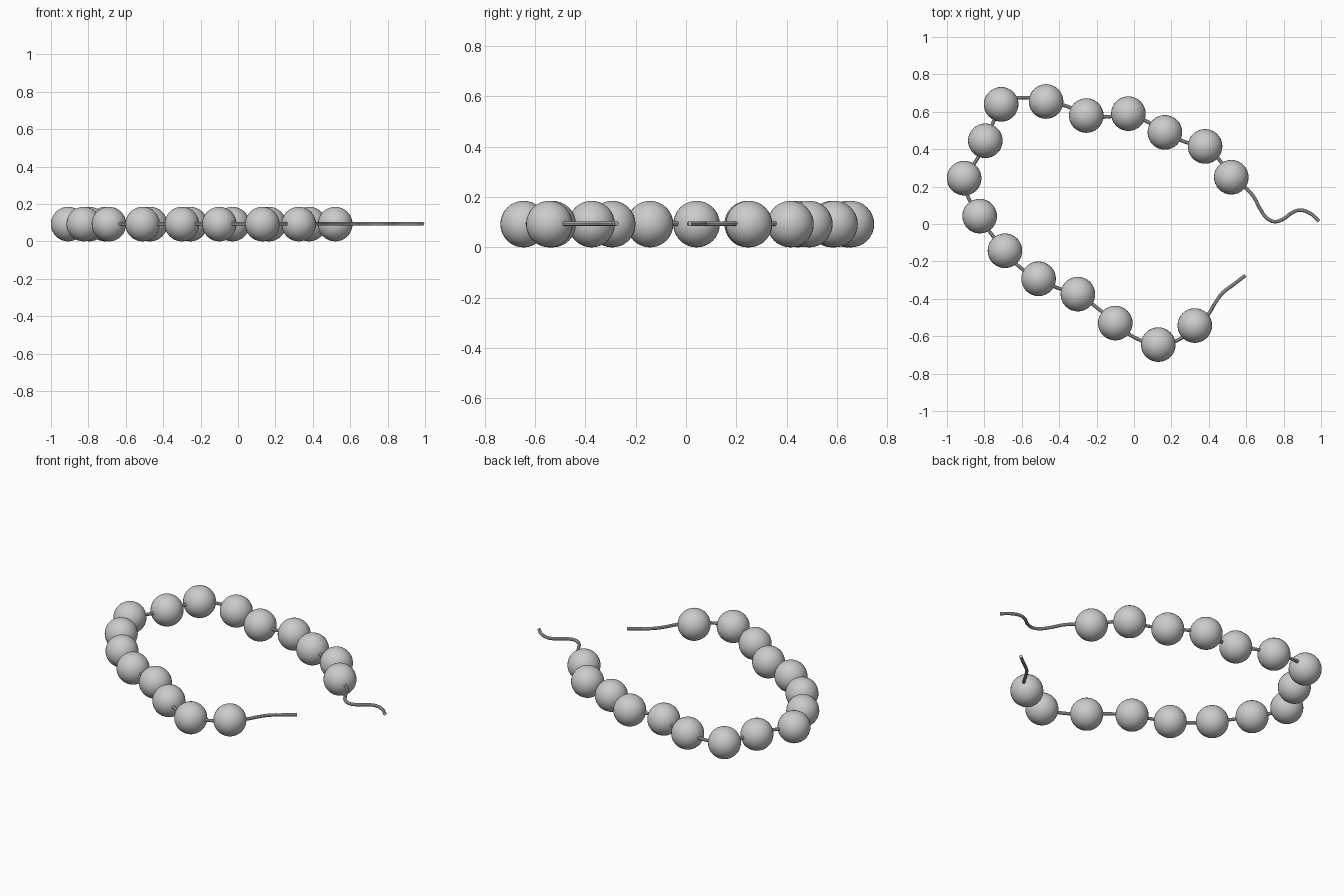
import bpy

if "Cube" in bpy.data.objects:
    bpy.data.objects.remove(bpy.data.objects["Cube"])

R = 0.0925          # bead radius
CORD_R = 0.0095     # cord radius

# Bead centres, in order along the cord
beads = [(0.52, 0.25), (0.38, 0.415), (0.165, 0.49), (-0.03, 0.59),
         (-0.255, 0.58), (-0.47, 0.655), (-0.71, 0.64), (-0.795, 0.445),
         (-0.908, 0.245), (-0.825, 0.042), (-0.69, -0.143), (-0.51, -0.293),
         (-0.30, -0.375), (-0.10, -0.53), (0.13, -0.645), (0.325, -0.543)]

# Cord points between neighbouring beads
between = [(0.455, 0.345), (0.285, 0.435), (0.075, 0.545), (-0.14, 0.573),
           (-0.36, 0.63), (-0.61, 0.675), (-0.75, 0.55), (-0.84, 0.345),
           (-0.885, 0.14), (-0.765, -0.05), (-0.605, -0.235), (-0.405, -0.343),
           (-0.195, -0.45), (0.0, -0.605), (0.24, -0.618)]

# Loose cord ends
tail_start = [(0.99, 0.015), (0.945, 0.055), (0.89, 0.074), (0.845, 0.06),
              (0.795, 0.025), (0.75, 0.013), (0.71, 0.032), (0.675, 0.08),
              (0.64, 0.145), (0.59, 0.2)]
tail_end = [(0.395, -0.485), (0.435, -0.42), (0.475, -0.367),
            (0.53, -0.325), (0.595, -0.275)]

# Beads
for i, (x, y) in enumerate(beads):
    bpy.ops.mesh.primitive_uv_sphere_add(segments=32, ring_count=16, radius=R,
                                         location=(x, y, R))
    bead = bpy.context.object
    bead.name = f"bead_{i + 1:02d}"
    bpy.ops.object.shade_smooth()

# Cord threaded through every bead
path = list(tail_start)
for i, b in enumerate(beads):
    path.append(b)
    if i < len(between):
        path.append(between[i])
path += tail_end

curve = bpy.data.curves.new("cord", 'CURVE')
curve.dimensions = '3D'
curve.resolution_u = 6
curve.bevel_depth = CORD_R
curve.bevel_resolution = 3
curve.use_fill_caps = True
spline = curve.splines.new('BEZIER')
spline.bezier_points.add(len(path) - 1)
for p, (x, y) in zip(spline.bezier_points, path):
    p.co = (x, y, R + 0.002)
    p.handle_left_type = p.handle_right_type = 'AUTO'
cord = bpy.data.objects.new("cord", curve)
bpy.context.collection.objects.link(cord)

# Turn the cord into a mesh
bpy.ops.object.select_all(action='DESELECT')
cord.select_set(True)
bpy.context.view_layer.objects.active = cord
bpy.ops.object.convert(target='MESH')
bpy.ops.object.shade_smooth_by_angle()
